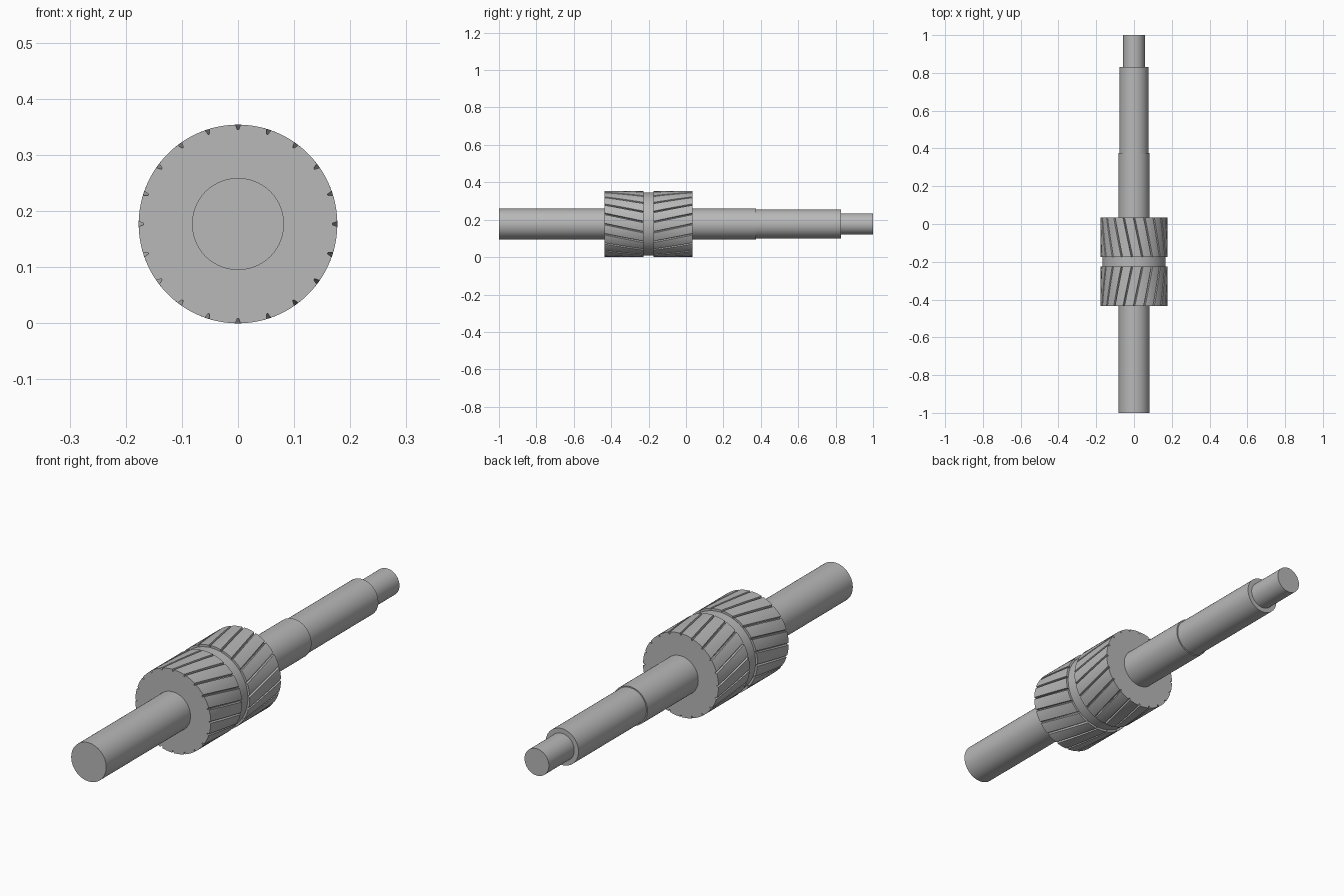
import bpy
import bmesh
from math import sin, cos, radians

if "Cube" in bpy.data.objects:
    bpy.data.objects.remove(bpy.data.objects["Cube"], do_unlink=True)

AXIS_Z = 0.177          # height of the shaft axis
GEAR_R = 0.177
ROOT_R = 0.168
GROOVES = 20
TWIST = 14.5            # degrees of helix across one gear half

steel = bpy.data.materials.new("steel_grey")
steel.use_nodes = True
steel.diffuse_color = (0.48, 0.48, 0.48, 1)
steel.node_tree.nodes["Principled BSDF"].inputs["Base Color"].default_value = (0.48, 0.48, 0.48, 1)


def loft(name, sections):
    """Skin a stack of cross-sections (angle, radius) along y and cap both ends."""
    bm = bmesh.new()
    rings = []
    for y, points in sections:
        rings.append([bm.verts.new((r * sin(radians(a)), y, AXIS_Z + r * cos(radians(a))))
                      for a, r in points])
    for lower, upper in zip(rings, rings[1:]):
        n = len(lower)
        for i in range(n):
            j = (i + 1) % n
            bm.faces.new((lower[i], lower[j], upper[j], upper[i]))
    bm.faces.new(rings[0])
    bm.faces.new(rings[-1])
    bmesh.ops.recalc_face_normals(bm, faces=bm.faces)
    mesh = bpy.data.meshes.new(name)
    bm.to_mesh(mesh)
    bm.free()
    obj = bpy.data.objects.new(name, mesh)
    bpy.context.collection.objects.link(obj)
    mesh.materials.append(steel)
    bpy.ops.object.select_all(action='DESELECT')
    obj.select_set(True)
    bpy.context.view_layer.objects.active = obj
    bpy.ops.object.shade_smooth_by_angle(angle=radians(25))
    return obj


def circle(r, sides=80):
    return [(360 * i / sides, r) for i in range(sides)]


def grooved_section(turn):
    """Round outline with tapered notches, rotated by turn degrees."""
    pitch = 360 / GROOVES
    half_top, half_root, arc_steps = 1.4, 0.5, 5
    points = []
    for k in range(GROOVES):
        a = k * pitch + turn
        points += [(a - half_root, ROOT_R), (a + half_root, ROOT_R)]
        span = pitch - 2 * half_top
        points += [(a + half_top + span * i / arc_steps, GEAR_R) for i in range(arc_steps + 1)]
    return points


def gear_half(name, y_outer, y_inner, steps=10):
    loft(name, [(y_outer + (y_inner - y_outer) * i / steps, grooved_section(TWIST * i / steps))
                for i in range(steps + 1)])


# Stepped shaft
loft("shaft", [(y, circle(r)) for y, r in (
    (-1, 0.082), (0.375, 0.082), (0.375, 0.077), (0.83, 0.077), (0.83, 0.057), (1, 0.057))])

# Opposed helical gear halves with a recessed collar between them
gear_half("front_gear_half", -0.435, -0.226)
gear_half("back_gear_half", 0.035, -0.174)
loft("gear_collar", [(-0.226, circle(ROOT_R)), (-0.174, circle(ROOT_R))])
